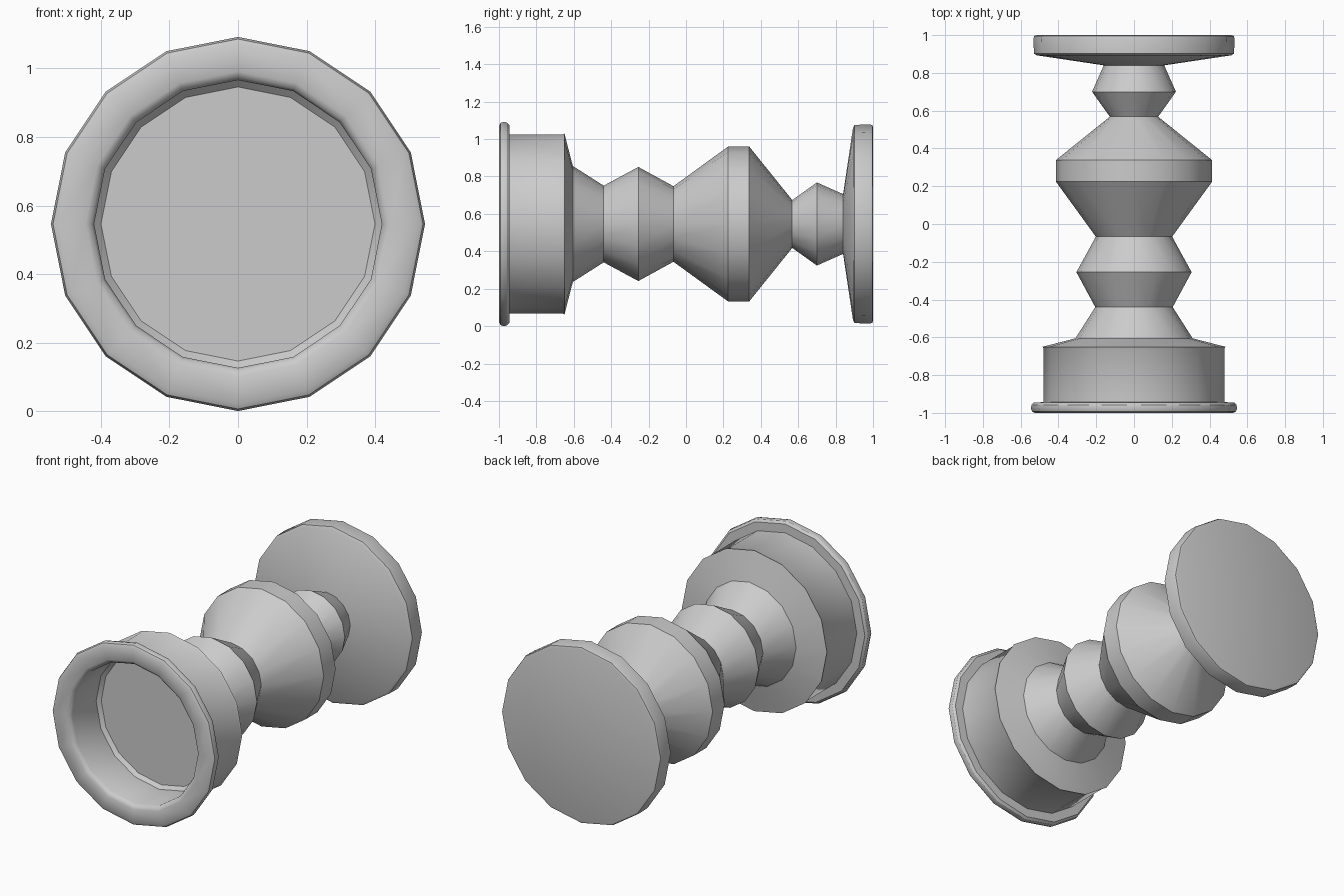
import bpy, bmesh, math

old = bpy.data.objects.get("Cube")
if old:
    bpy.data.objects.remove(old, do_unlink=True)

SIDES = 16
AXIS_Z = 0.546

grey = bpy.data.materials.new("plain_grey")
grey.use_nodes = True
colour = (0.6, 0.6, 0.6, 1)
grey.diffuse_color = colour
grey.node_tree.nodes["Principled BSDF"].inputs["Base Color"].default_value = colour


def lathe(name, profile, cap_start=False, cap_end=False):
    """Turn (y, radius) points around the horizontal y axis."""
    bm = bmesh.new()
    rings = []
    for y, r in profile:
        angles = [math.tau * i / SIDES for i in range(SIDES)]
        rings.append([bm.verts.new((r * math.cos(a), y, r * math.sin(a))) for a in angles])
    for a, b in zip(rings, rings[1:]):
        for i in range(SIDES):
            j = (i + 1) % SIDES
            bm.faces.new((a[i], b[i], b[j], a[j]))
    if cap_start:
        bm.faces.new(rings[0])
    if cap_end:
        bm.faces.new(rings[-1][::-1])
    mesh = bpy.data.meshes.new(name)
    bm.to_mesh(mesh)
    bm.free()
    mesh.materials.append(grey)
    obj = bpy.data.objects.new(name, mesh)
    obj.location.z = AXIS_Z
    bpy.context.collection.objects.link(obj)
    bpy.ops.object.select_all(action='DESELECT')
    obj.select_set(True)
    bpy.context.view_layer.objects.active = obj
    bpy.ops.object.shade_smooth_by_angle(angle=math.radians(32))
    return obj


# Hollow cup: recess floor, wall, rounded rim, outer wall, shoulder
lathe("cup", [
    (-0.73, 0.40), (-0.75, 0.42), (-0.975, 0.42), (-0.99, 0.428), (-1.0, 0.445),
    (-1.0, 0.525), (-0.992, 0.54), (-0.975, 0.546), (-0.957, 0.542), (-0.945, 0.53),
    (-0.943, 0.478), (-0.66, 0.478), (-0.65, 0.484), (-0.605, 0.31),
], cap_start=True)

# Turned stem with three bulges
lathe("stem", [
    (-0.605, 0.31), (-0.44, 0.205), (-0.255, 0.305), (-0.067, 0.202),
    (0.225, 0.414), (0.338, 0.414), (0.568, 0.128), (0.70, 0.222), (0.84, 0.16),
])

# Broad foot disc with softened edge
lathe("foot", [
    (0.84, 0.16), (0.893, 0.515), (0.902, 0.53), (0.985, 0.532),
    (0.996, 0.528), (1.0, 0.515),
], cap_end=True)
